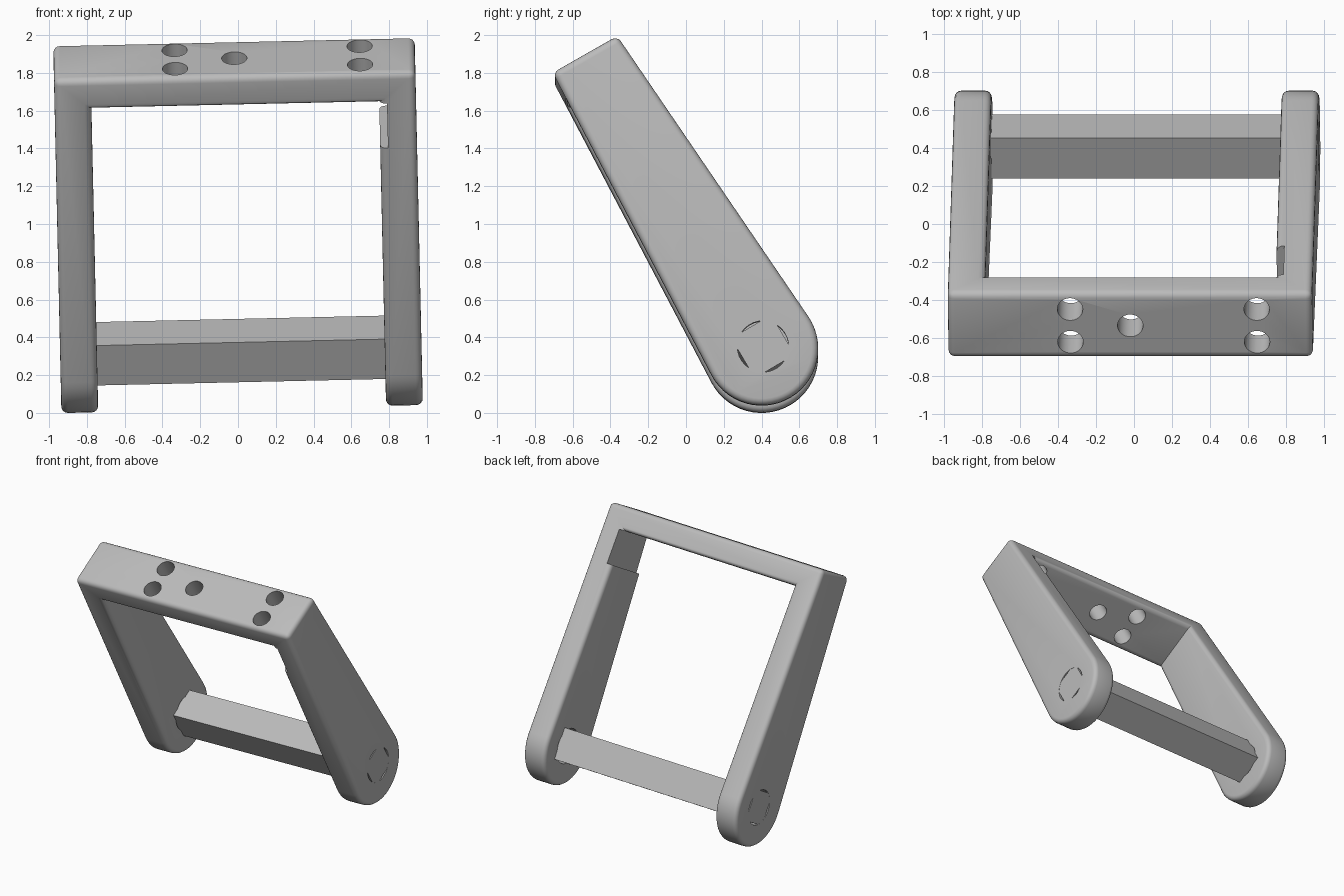
import bpy, bmesh
from math import sin, cos, pi, acos, atan2, radians
from mathutils import Vector, Matrix

if "Cube" in bpy.data.objects:
    bpy.data.objects.remove(bpy.data.objects["Cube"])

grey = bpy.data.materials.new("grey_metal")
grey.use_nodes = True
colour = (0.5, 0.5, 0.5, 1)
grey.diffuse_color = colour
grey.node_tree.nodes["Principled BSDF"].inputs["Base Color"].default_value = colour

# The whole frame is rolled slightly to one side
TILT = Matrix.Translation((0, 0, 1)) @ Matrix.Rotation(-0.0224, 4, 'Y') @ Matrix.Translation((0, 0, -1))
HALF, INNER, SLOPE = 0.957, 0.762, radians(30.5)
ACROSS = Vector((cos(SLOPE), sin(SLOPE)))    # (y, z) across the arm depth
DOWN = Vector((sin(SLOPE), -cos(SLOPE)))     # (y, z) along the arm


def make_object(name, bm):
    bmesh.ops.recalc_face_normals(bm, faces=bm.faces)
    mesh = bpy.data.meshes.new(name)
    bm.to_mesh(mesh)
    bm.free()
    mesh.materials.append(grey)
    obj = bpy.data.objects.new(name, mesh)
    bpy.context.collection.objects.link(obj)
    return obj


def prism(name, outline, x0, x1):
    """Extrude a (y, z) outline along x."""
    bm = bmesh.new()
    face = bm.faces.new([bm.verts.new((x0, p[0], p[1])) for p in outline])
    new = bmesh.ops.extrude_face_region(bm, geom=[face])["geom"]
    verts = [v for v in new if isinstance(v, bmesh.types.BMVert)]
    bmesh.ops.translate(bm, verts=verts, vec=(x1 - x0, 0, 0))
    return make_object(name, bm)


def cylinder(name, centre, axis, radius, length):
    bm = bmesh.new()
    turn = Vector((0, 0, 1)).rotation_difference(Vector(axis)).to_matrix().to_4x4()
    bmesh.ops.create_cone(bm, cap_ends=True, segments=32, radius1=radius, radius2=radius,
                          depth=length, matrix=Matrix.Translation(centre) @ turn)
    return make_object(name, bm)


def cut(obj, cutter):
    """Subtract the cutter for good, then remove it."""
    mod = obj.modifiers.new("cut", 'BOOLEAN')
    mod.operation, mod.solver, mod.object = 'DIFFERENCE', 'EXACT', cutter
    bpy.context.view_layer.update()
    mesh = bpy.data.meshes.new_from_object(obj.evaluated_get(bpy.context.evaluated_depsgraph_get()))
    obj.modifiers.clear()
    obj.data = mesh
    bpy.data.objects.remove(cutter)


def strip(start, depth):
    """Band crossing the arm, starting at a point on its front edge."""
    a, b = start - ACROSS * 0.3, start + ACROSS * 0.9
    return [a, b, b + DOWN * depth, a + DOWN * depth]


# Side outline: flat slanted top, tapering arms, round foot
foot, foot_r = Vector((0.40, 0.32)), 0.30
front_top, back_top = Vector((-0.706, 1.78)), Vector((-0.364, 1.975))


def tangent(point, side):
    d = point - foot
    return atan2(d.y, d.x) + side * acos(foot_r / d.length)


start, end = tangent(front_top, 1), tangent(back_top, -1) + 2 * pi
STEPS = 28
arc = [foot + foot_r * Vector((cos(a), sin(a)))
       for a in (start + (end - start) * i / STEPS for i in range(STEPS + 1))]
frame = prism("frame", [back_top, front_top] + arc, -HALF, HALF)

# Open the middle, leaving two arms and the top bar
inside = Vector((-0.618, 1.622))
cut(frame, prism("opening", strip(inside, 2.5), -INNER, INNER))

# Round every outward edge, keep the inner corners sharp
bm = bmesh.new()
bm.from_mesh(frame.data)
bmesh.ops.dissolve_limit(bm, angle_limit=0.01, verts=bm.verts, edges=bm.edges)
edges = [e for e in bm.edges if e.is_manifold and e.is_convex and e.calc_face_angle() > 0.6]
bmesh.ops.bevel(bm, geom=edges, offset=0.035, offset_type='OFFSET', segments=4,
                profile=0.5, affect='EDGES', clamp_overlap=True)
bm.to_mesh(frame.data)
bm.free()

# Shallow recess at the top of the left arm's inner face
ledge = Vector((-0.495, 1.385))
cut(frame, prism("recess", strip(inside, (ledge - inside).dot(DOWN)), 0.6, 0.803))

# Mounting holes through the top bar
for x, y in [(-0.315, -0.62), (-0.315, -0.45), (0, -0.535), (0.665, -0.62), (0.665, -0.45)]:
    z = front_top.y + (y - front_top.x) * ACROSS.y / ACROSS.x
    cut(frame, cylinder("hole", (x, y, z), (0, -DOWN.x, -DOWN.y), 0.067, 0.7))

# Round sockets in the feet for the square bar
hub = Vector((0.4075, 0.33))
for side in (-1, 1):
    cut(frame, cylinder("socket", (side * HALF, hub.x, hub.y), (1, 0, 0), 0.136, 0.5))

# Square crossbar
h = 0.1225
square = [hub + ACROSS * h * i + DOWN * h * j for i, j in [(-1, -1), (1, -1), (1, 1), (-1, 1)]]
crossbar = prism("crossbar", square, -HALF + 0.001, HALF - 0.001)

for obj in (frame, crossbar):
    obj.matrix_world = TILT
    bpy.ops.object.select_all(action='DESELECT')
    obj.select_set(True)
    bpy.context.view_layer.objects.active = obj
    bpy.ops.object.shade_smooth_by_angle(angle=radians(30))
